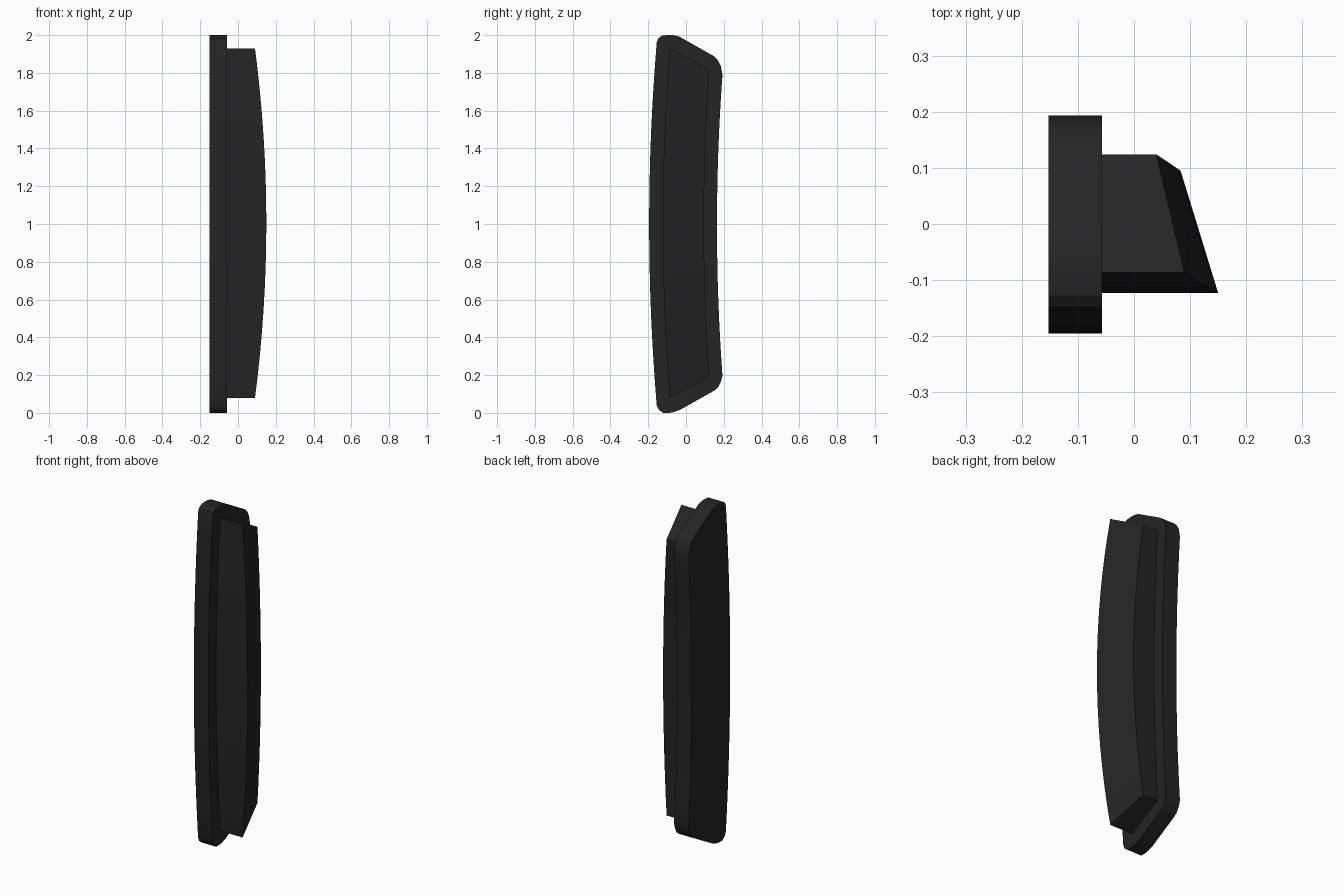
import bpy, bmesh

if "Cube" in bpy.data.objects:
    bpy.data.objects.remove(bpy.data.objects["Cube"])

N = 16  # segments along each bowed edge
MID = 1.005

mat = bpy.data.materials.new("dark_plastic")
mat.diffuse_color = (0.018, 0.018, 0.018, 1)
mat.use_nodes = True
mat.node_tree.nodes["Principled BSDF"].inputs["Base Color"].default_value = mat.diffuse_color


def finish(name, bm):
    bmesh.ops.recalc_face_normals(bm, faces=bm.faces)
    me = bpy.data.meshes.new(name)
    bm.to_mesh(me)
    bm.free()
    me.materials.append(mat)
    ob = bpy.data.objects.new(name, me)
    bpy.context.collection.objects.link(ob)
    bpy.ops.object.select_all(action='DESELECT')
    bpy.context.view_layer.objects.active = ob
    ob.select_set(True)
    bpy.ops.object.shade_smooth_by_angle(angle=0.5)


def bow(y_mid, y_end, z0, z1):
    """Bowed edge in the y-z plane, from z0 to z1."""
    pts = []
    for i in range(N + 1):
        u = 2 * i / N - 1
        pts.append((y_mid + (y_end - y_mid) * u * u, z0 + (z1 - z0) * i / N))
    return pts


# Backing plate: bowed long edges joined by slanted, rounded ends
outline = bow(-0.195, -0.155, 0.04, 1.96)
outline += [(-0.148, 1.982), (-0.127, 1.997), (-0.10, 2.0), (-0.07, 2.0), (-0.037, 1.993),
            (0.145, 1.89), (0.168, 1.868), (0.184, 1.838)]
outline += bow(0.164, 0.193, 1.79, 0.196)
outline += [(0.183, 0.16), (0.168, 0.133), (0.148, 0.117),
            (-0.03, 0.017), (-0.065, 0.004), (-0.09, 0.0), (-0.122, 0.0), (-0.145, 0.018)]
bm = bmesh.new()
face = bm.faces.new([bm.verts.new((-0.152, y, z)) for y, z in outline])
ext = bmesh.ops.extrude_face_region(bm, geom=[face])
bmesh.ops.translate(bm, vec=(0.095, 0, 0),
                    verts=[v for v in ext["geom"] if isinstance(v, bmesh.types.BMVert)])
finish("backing_plate", bm)

# Raised block: four-cornered sections lofted upward, outer face slanted and bowed
bm = bmesh.new()
rings = []
for i in range(N + 1):
    u = 2 * i / N - 1
    q = u * u
    yf, zf = -0.123 + 0.037 * q, MID + 0.925 * u
    yb, zb = 0.095 + 0.029 * q, MID + 0.815 * u
    section = [(-0.057, yf, zf), (0.15 - 0.06 * q, yf, zf),
               (0.083 - 0.043 * q, yb, zb), (-0.057, yb, zb)]
    rings.append([bm.verts.new(p) for p in section])
for a, b in zip(rings, rings[1:]):
    for k in range(4):
        m = (k + 1) % 4
        bm.faces.new((a[k], a[m], b[m], b[k]))
bm.faces.new(rings[0])
bm.faces.new(rings[-1])
finish("raised_block", bm)
